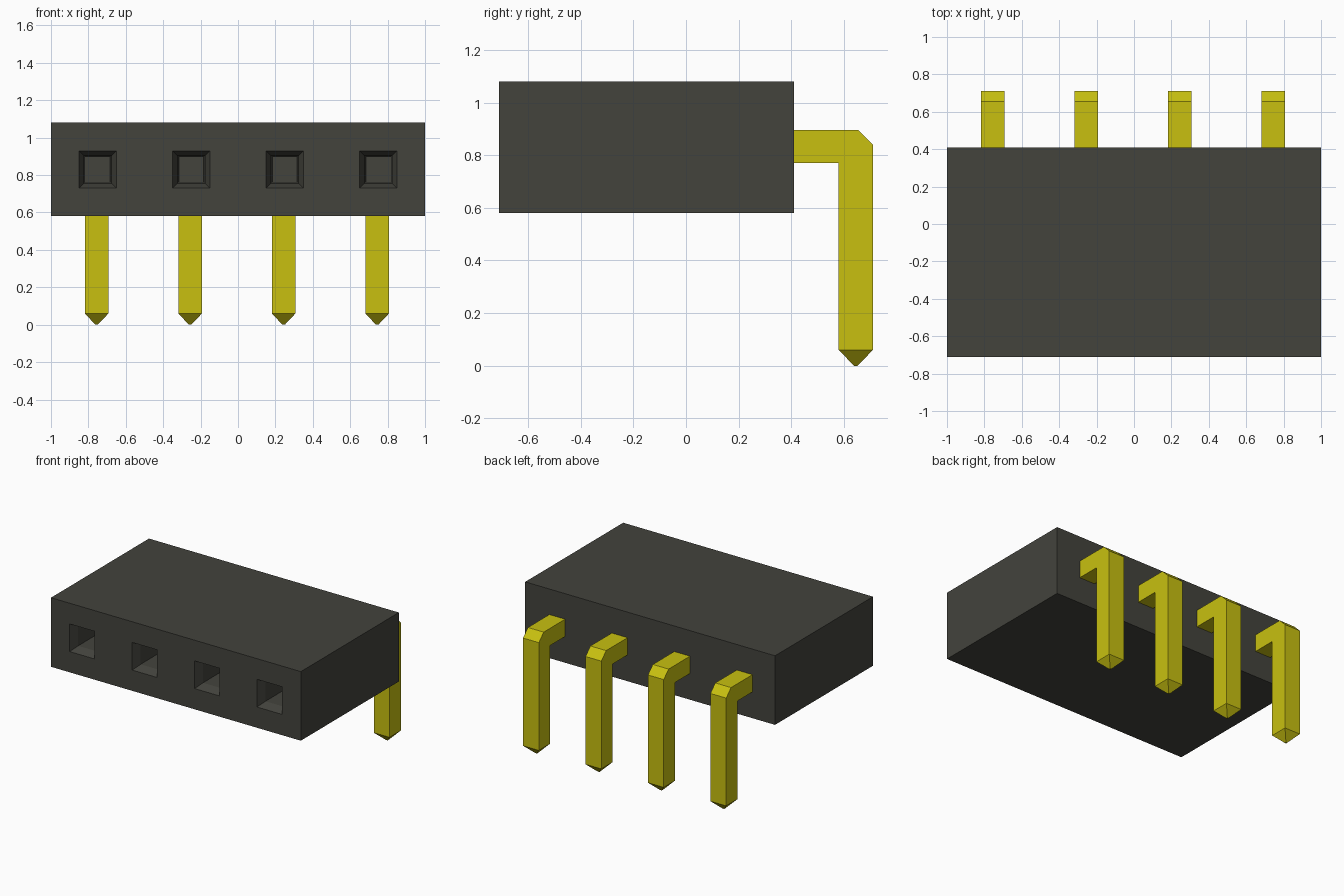
import bpy, bmesh
from mathutils import Vector, Matrix

cube = bpy.data.objects.get("Cube")
if cube:
    bpy.data.objects.remove(cube, do_unlink=True)


def material(name, rgb):
    m = bpy.data.materials.new(name)
    m.use_nodes = True
    m.diffuse_color = (*rgb, 1)
    bsdf = next(n for n in m.node_tree.nodes if n.type == 'BSDF_PRINCIPLED')
    bsdf.inputs["Base Color"].default_value = (*rgb, 1)
    bsdf.inputs["Roughness"].default_value = 0.6
    return m


def finish(bm, name, mat):
    mesh = bpy.data.meshes.new(name)
    bm.normal_update()
    bm.to_mesh(mesh)
    bm.free()
    mesh.materials.append(mat)
    obj = bpy.data.objects.new(name, mesh)
    bpy.context.collection.objects.link(obj)
    return obj


plastic = material("dark grey plastic", (0.056, 0.056, 0.046))
gold = material("gold metal", (0.58, 0.53, 0.005))

PITCH = [-0.75, -0.25, 0.25, 0.75]
SOCKET_Z, SOCKET_HALF = 0.83, 0.10

# Housing: a box whose front is cut into a grid around each socket
bm = bmesh.new()
bmesh.ops.create_cube(bm, size=1, matrix=Matrix.Translation((0, -0.15, 0.83))
                      @ Matrix.Diagonal((2, 1.12, 0.5, 1)))
bm.normal_update()


def cut_front(co, no):
    bm.normal_update()
    faces = [f for f in bm.faces if f.normal.y < -0.9]
    geom = set(faces)
    for f in faces:
        geom.update(f.edges)
        geom.update(f.verts)
    bmesh.ops.bisect_plane(bm, geom=list(geom), plane_co=co, plane_no=no)


for s in (-1, 1):
    cut_front((0, 0, SOCKET_Z + s * SOCKET_HALF), (0, 0, 1))
    for x in PITCH:
        cut_front((x + s * SOCKET_HALF, 0, 0), (1, 0, 0))

# Sockets: a sloping mouth, then a deep, slightly tapered well
bm.normal_update()
mouths = [f for f in bm.faces if f.normal.y < -0.9 and any(
    (f.calc_center_median() - Vector((x, -0.71, SOCKET_Z))).length < 0.03 for x in PITCH)]
bmesh.ops.inset_individual(bm, faces=mouths, thickness=0.036, depth=-0.06)
bm.normal_update()
bmesh.ops.inset_individual(bm, faces=mouths, thickness=0.011, depth=-0.45)
finish(bm, "housing", plastic)

# Pins: bent square bars with a chamfered elbow and a pointed tip
PROFILE = [(0.40, 0.77), (0.58, 0.77), (0.58, 0.06), (0.71, 0.06),
           (0.71, 0.84), (0.655, 0.895), (0.40, 0.895)]
HALF = 0.063


def pin(name, x):
    bm = bmesh.new()
    side = bm.faces.new([bm.verts.new((x - HALF, y, z)) for y, z in PROFILE])
    ext = bmesh.ops.extrude_face_region(bm, geom=[side])
    bmesh.ops.translate(bm, vec=(2 * HALF, 0, 0),
                        verts=[v for v in ext["geom"] if isinstance(v, bmesh.types.BMVert)])
    bmesh.ops.recalc_face_normals(bm, faces=bm.faces[:])
    end = min(bm.faces, key=lambda f: f.calc_center_median().z)
    tip = bmesh.ops.extrude_discrete_faces(bm, faces=[end])["faces"][0]
    for v in tip.verts:
        v.co = (x + (v.co.x - x) * 0.1, 0.645 + (v.co.y - 0.645) * 0.1, 0)
    bmesh.ops.recalc_face_normals(bm, faces=bm.faces[:])
    finish(bm, name, gold)


for i, x in enumerate(PITCH):
    pin(f"pin_{i + 1}", x - 0.006)
